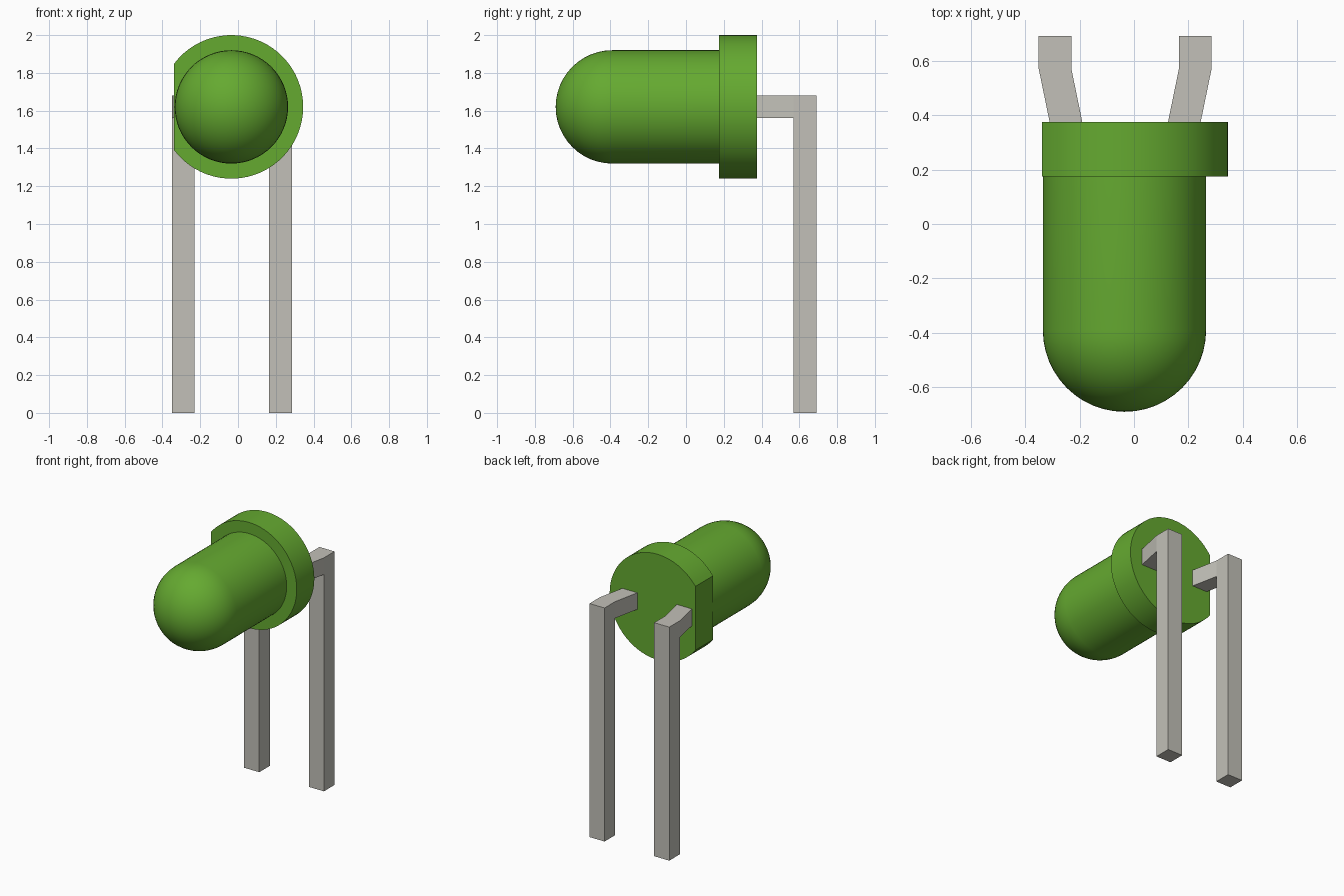
import bpy, bmesh
from math import sin, cos, pi, acos, radians
from mathutils import Vector, Matrix

if "Cube" in bpy.data.objects:
    bpy.data.objects.remove(bpy.data.objects["Cube"])

CX, CZ = -0.035, 1.62      # lens axis
LENS_R, RIM_R = 0.30, 0.38
RIM_FRONT, RIM_BACK = 0.175, 0.375
FRONT, FLAT_X = -0.69, -0.338


def material(name, rgb):
    mat = bpy.data.materials.new(name)
    mat.use_nodes = True
    mat.diffuse_color = (*rgb, 1)
    mat.node_tree.nodes["Principled BSDF"].inputs["Base Color"].default_value = (*rgb, 1)
    return mat


green = material("green plastic", (0.13, 0.40, 0.03))
metal = material("grey metal", (0.54, 0.53, 0.48))


def finish(bm, name, mat, smooth=False):
    bmesh.ops.recalc_face_normals(bm, faces=bm.faces)
    mesh = bpy.data.meshes.new(name)
    bm.to_mesh(mesh)
    bm.free()
    mesh.materials.append(mat)
    obj = bpy.data.objects.new(name, mesh)
    bpy.context.collection.objects.link(obj)
    if smooth:
        bpy.ops.object.select_all(action='DESELECT')
        obj.select_set(True)
        bpy.context.view_layer.objects.active = obj
        bpy.ops.object.shade_smooth_by_angle(angle=radians(35))
    return obj


def prism(bm, points, offset):
    face = bm.faces.new([bm.verts.new(p) for p in points])
    ext = bmesh.ops.extrude_face_region(bm, geom=[face])
    moved = [v for v in ext["geom"] if isinstance(v, bmesh.types.BMVert)]
    bmesh.ops.translate(bm, verts=moved, vec=offset)


# Lens: round-nosed profile spun about the front-to-back axis
bm = bmesh.new()
RINGS = 12
profile = [(LENS_R * sin(i * pi / 2 / RINGS), FRONT + LENS_R * (1 - cos(i * pi / 2 / RINGS)))
           for i in range(RINGS + 1)] + [(LENS_R, RIM_FRONT + 0.02)]
verts = [bm.verts.new((CX + r, y, CZ)) for r, y in profile]
edges = [bm.edges.new(pair) for pair in zip(verts, verts[1:])]
bmesh.ops.spin(bm, geom=verts + edges, cent=(CX, 0, CZ), axis=(0, 1, 0),
               angle=2 * pi, steps=64, use_merge=True)
bmesh.ops.remove_doubles(bm, verts=bm.verts, dist=0.0005)
finish(bm, "lens", green, smooth=True)

# Rim: disc with a flat cut on one side
bm = bmesh.new()
half = acos((FLAT_X - CX) / RIM_R)
STEPS = 52
arc = [-half + 2 * half * i / STEPS for i in range(STEPS + 1)]
prism(bm, [(CX + RIM_R * cos(a), RIM_FRONT, CZ + RIM_R * sin(a)) for a in arc],
      (0, RIM_BACK - RIM_FRONT, 0))
finish(bm, "rim", green, smooth=True)

# Leads: square bar leaving the rim, splaying outward, then bent down to the ground
W, TOP, BOTTOM = 0.12, 1.68, 1.56
BEND, BACK = 0.57, 0.69


def lead(name, x, side):
    inner = x - side * 0.04
    bm = bmesh.new()
    rings = []
    # square sections: at the rim, at the bend, then at the foot
    for cx, corners in (
            (inner, ((RIM_BACK, BOTTOM), (RIM_BACK, TOP))),
            (x, ((BEND, BOTTOM), (BEND, TOP))),
            (x, ((BACK, BOTTOM), (BACK, TOP))),
            (x, ((BACK, 0), (BEND, 0)))):
        rings.append([[bm.verts.new((cx + s * W / 2, y, z)) for s in (-1, 1)]
                      for y, z in corners])
    rim, bend, back, foot = rings

    def quad(a, b):
        bm.faces.new((a[0], a[1], b[1], b[0]))

    def sides(*loop):
        for s in (0, 1):
            bm.faces.new([pair[s] for pair in loop])

    for a, b in ((rim[0], rim[1]), (rim[1], bend[1]), (bend[1], back[1]),
                 (back[1], back[0]), (back[0], foot[0]), (foot[0], foot[1]),
                 (foot[1], bend[0]), (bend[0], rim[0])):
        quad(a, b)
    sides(rim[0], rim[1], bend[1], bend[0])
    sides(bend[0], bend[1], back[1], back[0])
    sides(bend[0], back[0], foot[0], foot[1])
    finish(bm, name, metal)


lead("left_lead", 0.225, 1)
lead("right_lead", -0.29, -1)
